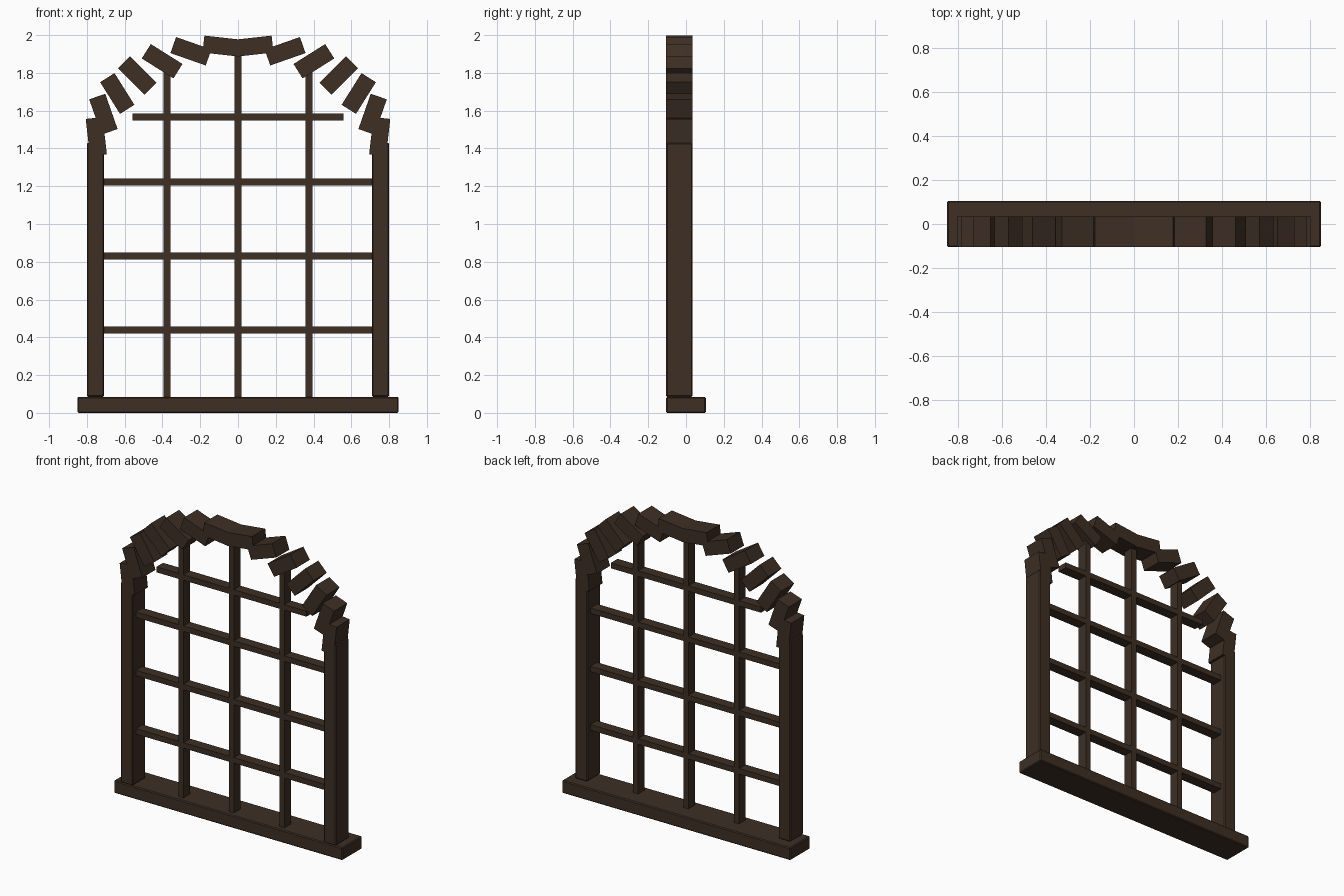
import bpy
from math import sin, cos, pi

if "Cube" in bpy.data.objects:
    bpy.data.objects.remove(bpy.data.objects["Cube"], do_unlink=True)

# One dark wood colour
wood = bpy.data.materials.new("dark_wood")
wood.use_nodes = True
COLOUR = (0.047, 0.028, 0.0175, 1)
wood.diffuse_color = COLOUR
bsdf = wood.node_tree.nodes["Principled BSDF"]
bsdf.inputs["Base Color"].default_value = COLOUR
bsdf.inputs["Roughness"].default_value = 0.8

FRAME_Y = -0.035      # centre plane of frame and bars
FRAME_DEPTH = 0.14
BAR = 0.037           # bar face width
BAR_DEPTH = 0.07
SILL_TOP = 0.085


def box(name, centre, size, tilt=0, bevel=0):
    """Box of the given size, tilted about the y axis."""
    bpy.ops.mesh.primitive_cube_add(size=1, location=centre)
    ob = bpy.context.object
    ob.name = name
    ob.scale = size
    bpy.ops.object.transform_apply(location=False, rotation=False, scale=True)
    ob.rotation_euler.y = tilt
    ob.data.materials.append(wood)
    if bevel:
        mod = ob.modifiers.new("worn_edges", "BEVEL")
        mod.width = bevel
        mod.segments = 1
    return ob


# Sill
box("sill", (0, 0, SILL_TOP / 2), (1.7, 0.21, SILL_TOP), bevel=0.006)

# Side posts
POST_TOP = 1.43
for side, label in ((-1, "right"), (1, "left")):
    box(f"{label}_post", (side * 0.755, FRAME_Y, (SILL_TOP + POST_TOP) / 2),
        (0.09, FRAME_DEPTH, POST_TOP - SILL_TOP), bevel=0.006)

# Arch blocks, spaced evenly by angle around a half ellipse
COUNT = 14
for i in range(COUNT):
    t = -pi / 2 + (i + 0.5) * pi / COUNT
    box(f"arch_block_{i + 1}",
        (0.755 * sin(t), FRAME_Y, 1.402 + 0.543 * cos(t)),
        (0.198, FRAME_DEPTH, 0.09), tilt=-t)

# Upright bars
for x, top in ((-0.375, 1.82), (0, 1.93), (0.375, 1.82)):
    box("upright_bar", (x, FRAME_Y, (SILL_TOP + top) / 2),
        (BAR, BAR_DEPTH, top - SILL_TOP))

# Cross bars, the top one shorter
for z, width in ((0.438, 1.43), (0.83, 1.43), (1.222, 1.43), (1.566, 1.115)):
    box("cross_bar", (0, FRAME_Y, z), (width, BAR_DEPTH, BAR))
